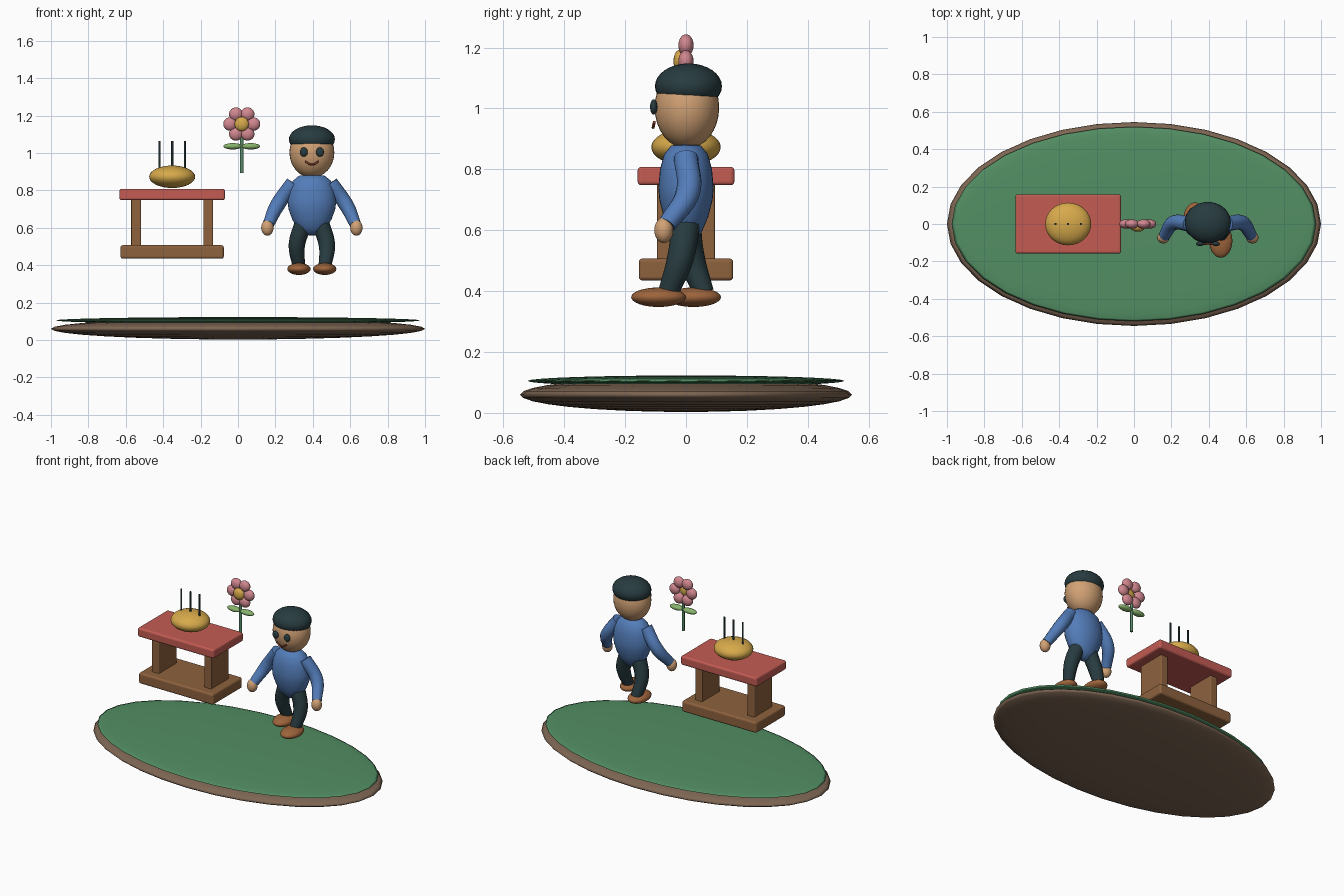
import bpy, bmesh, math
from mathutils import Vector

if "Cube" in bpy.data.objects:
    bpy.data.objects.remove(bpy.data.objects["Cube"])


def mat(name, r, g, b):
    m = bpy.data.materials.new(name)
    m.diffuse_color = [(c / 255) ** 2.2 for c in (r, g, b)] + [1]
    m.use_nodes = True
    m.node_tree.nodes["Principled BSDF"].inputs["Base Color"].default_value = m.diffuse_color
    return m


SOIL = mat("soil", 125, 102, 84)
GRASS = mat("grass", 84, 142, 100)
WOOD = mat("wood", 140, 98, 64)
RED = mat("red", 194, 92, 84)
GOLD = mat("gold", 214, 168, 76)
DARK = mat("dark", 44, 62, 66)
PINK = mat("pink", 208, 134, 142)
LEAF = mat("leaf", 134, 178, 108)
STEM = mat("stem_green", 88, 138, 104)
SKIN = mat("skin", 208, 160, 116)
BLUE = mat("blue", 84, 124, 184)
SHOE = mat("shoe", 156, 100, 62)
LIP = mat("lip", 140, 70, 56)


def finish(name, bm, m, smooth=True):
    me = bpy.data.meshes.new(name)
    bm.to_mesh(me)
    bm.free()
    me.materials.append(m)
    for p in me.polygons:
        p.use_smooth = smooth
    ob = bpy.data.objects.new(name, me)
    bpy.context.collection.objects.link(ob)
    return ob


def ball(name, loc, size, m, seg=32, rings=16):
    bm = bmesh.new()
    bmesh.ops.create_uvsphere(bm, u_segments=seg, v_segments=rings, radius=1)
    bmesh.ops.scale(bm, vec=size, verts=bm.verts)
    ob = finish(name, bm, m)
    ob.location = loc
    return ob


def box(name, loc, size, m, bevel):
    bm = bmesh.new()
    bmesh.ops.create_cube(bm, size=1)
    bmesh.ops.scale(bm, vec=size, verts=bm.verts)
    ob = finish(name, bm, m, False)
    ob.location = loc
    mod = ob.modifiers.new("bevel", "BEVEL")
    mod.width, mod.segments = bevel, 3
    return ob


def rod(name, loc, radius, height, m):
    bm = bmesh.new()
    bmesh.ops.create_cone(bm, cap_ends=True, segments=16, radius1=radius,
                          radius2=radius, depth=height)
    ob = finish(name, bm, m, False)
    ob.location = loc
    return ob


def tube(name, points, radii, m):
    cu = bpy.data.curves.new(name, "CURVE")
    cu.dimensions = "3D"
    cu.bevel_depth, cu.bevel_resolution = 1, 4
    cu.use_fill_caps, cu.resolution_u = True, 8
    sp = cu.splines.new("BEZIER")
    sp.bezier_points.add(len(points) - 1)
    for bp, p, r in zip(sp.bezier_points, points, radii):
        bp.co, bp.radius = p, r
        bp.handle_left_type = bp.handle_right_type = "AUTO"
    cu.materials.append(m)
    ob = bpy.data.objects.new(name, cu)
    bpy.context.collection.objects.link(ob)
    return ob


def lathe(name, loc, profile, yscale, m):
    bm = bmesh.new()
    vs = [bm.verts.new((r, 0, z)) for r, z in profile]
    es = [bm.edges.new(e) for e in zip(vs, vs[1:])]
    bmesh.ops.spin(bm, geom=vs + es, cent=(0, 0, 0), axis=(0, 0, 1),
                   angle=math.tau, steps=32)
    bmesh.ops.remove_doubles(bm, verts=bm.verts, dist=1e-4)
    bmesh.ops.recalc_face_normals(bm, faces=bm.faces)
    bmesh.ops.scale(bm, vec=(1, yscale, 1), verts=bm.verts)
    ob = finish(name, bm, m)
    ob.location = loc
    return ob


# Ground island
ball("soil_base", (0, 0, .06), (1, .545, .057), SOIL)
ball("grass_top", (0, 0, .105), (.975, .52, .018), GRASS)

# Table
TX = -.352
box("table_top", (TX, 0, .778), (.564, .318, .06), RED, .012)
box("table_foot", (TX, 0, .471), (.552, .31, .072), WOOD, .012)
for side in (-1, 1):
    box("table_post", (TX + side * .193, 0, .63), (.053, .19, .26), WOOD, .006)

# Cake with candles
ball("cake", (TX, 0, .873), (.123, .114, .06), GOLD)
for i in (-1, 0, 1):
    rod("candle", (TX + i * .068, 0, .98), .006, .168, DARK)

# Flower
FX, FZ = .02, 1.155
rod("stem", (FX, 0, .995), .009, .205, STEM)
for i in range(6):
    a = i * math.tau / 6
    ball("petal", (FX + .062 * math.cos(a), 0, FZ + .061 * math.sin(a)),
         (.037, .025, .036), PINK, 24, 12)
ball("flower_centre", (FX, -.02, FZ), (.038, .021, .038), GOLD, 24, 12)
for side in (-1, 1):
    ball("leaf", (FX + side * .048, 0, 1.036), (.05, .023, .017), LEAF, 24, 12)

# Figure: head, hair and body
PX = .395
ball("head", (PX, .003, 1.003), (.12, .106, .135), SKIN)
ball("hair", (PX, .008, 1.073), (.123, .11, .075), DARK)
lathe("torso", (PX, 0, 0),
      [(0, .558), (.035, .563), (.075, .595), (.105, .645), (.125, .7),
       (.13, .74), (.122, .8), (.103, .85), (.07, .878), (0, .888)], .7, BLUE)
tube("mouth", [(PX - .036, -.104, .955), (PX, -.108, .938),
               (PX + .036, -.104, .955)], [.005] * 3, LIP)

for s in (-1, 1):
    # Face and arm
    ball("eye", (PX + s * .043, -.106, 1.005), (.021, .012, .025), DARK, 24, 12)
    tube("arm", [(PX + s * .1, 0, .84), (PX + s * .185, .005, .72),
                 (PX + s * .232, -.062, .62)], [.04, .04, .031], BLUE)
    ball("hand", (PX + s * .238, -.073, .6), (.033, .031, .042), SKIN)
    # Striding leg: one forward, one back
    tube("leg", [(PX + s * .045, 0, .625), (PX + s * .08, -s * .018, .51),
                 (PX + s * .07, -s * .058, .395)], [.048, .044, .034], DARK)
    ball("shoe", (PX + s * .069, -.09 if s > 0 else .025, .38),
         (.062, .09, .032), SHOE)
